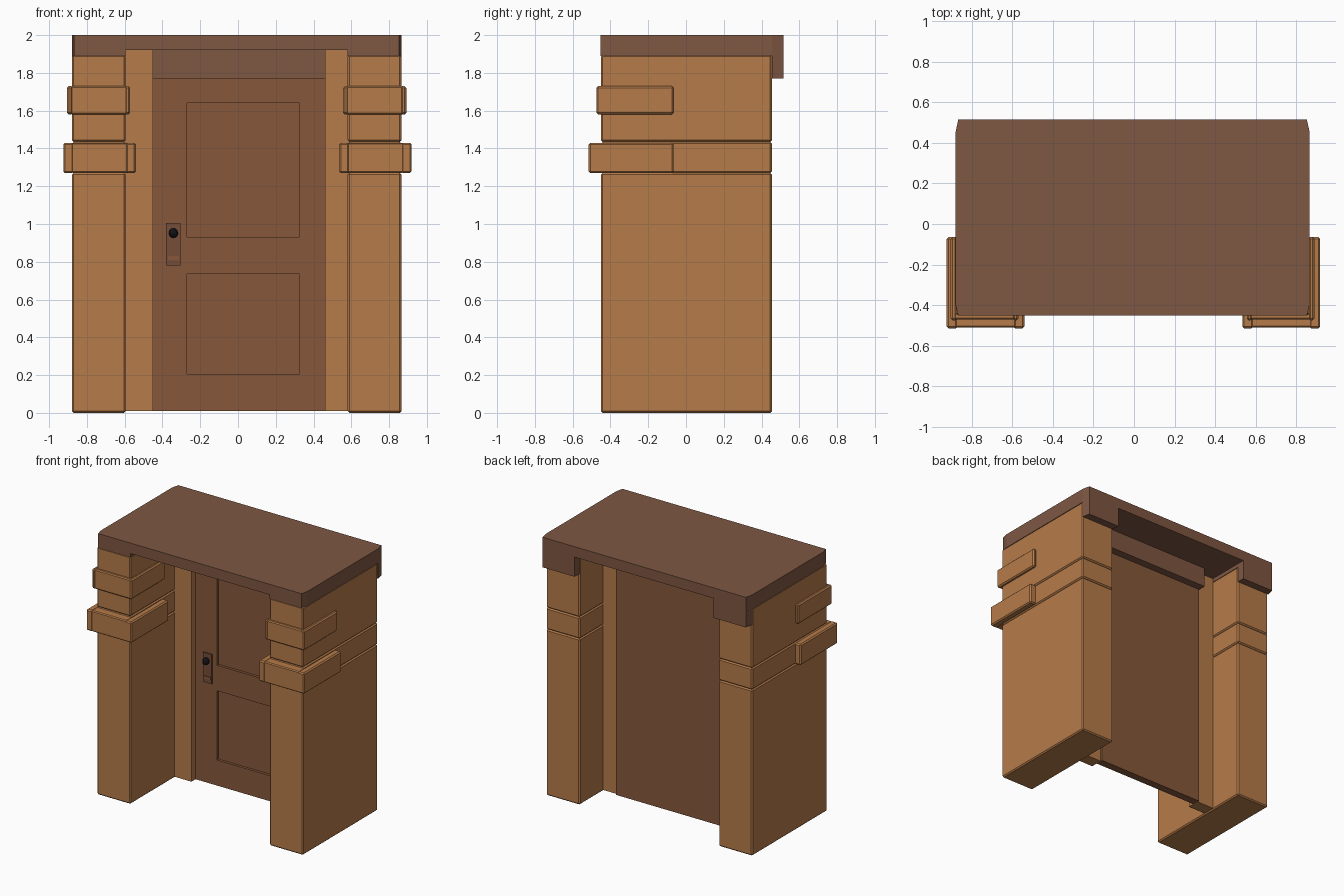
import bpy, bmesh
from mathutils import Vector

if "Cube" in bpy.data.objects:
    bpy.data.objects.remove(bpy.data.objects["Cube"])


def material(name, rgb):
    m = bpy.data.materials.new(name)
    m.diffuse_color = (*rgb, 1)
    m.use_nodes = True
    m.node_tree.nodes["Principled BSDF"].inputs["Base Color"].default_value = m.diffuse_color
    return m


TAN = material("sandstone", (0.47, 0.20, 0.068))
ROOF = material("roof_brown", (0.21, 0.095, 0.055))
WOOD = material("door_wood", (0.24, 0.097, 0.042))
PLATE = material("plate_brown", (0.18, 0.075, 0.04))
BLACK = material("black", (0.006, 0.006, 0.008))


def finish(bm, name, mat):
    bmesh.ops.recalc_face_normals(bm, faces=bm.faces)
    me = bpy.data.meshes.new(name)
    bm.to_mesh(me)
    bm.free()
    ob = bpy.data.objects.new(name, me)
    bpy.context.collection.objects.link(ob)
    if mat:
        me.materials.append(mat)
    return ob


def box(name, x, y, z, mat, bevel=0.0):
    x = sorted(x)
    bm = bmesh.new()
    bmesh.ops.create_cube(bm, size=1)
    for v in bm.verts:
        v.co = Vector([(a + b) / 2 + c * (b - a) for (a, b), c in zip((x, y, z), v.co)])
    if bevel:
        bmesh.ops.bevel(bm, geom=bm.edges[:], offset=bevel, segments=1, affect='EDGES')
    return finish(bm, name, mat)


def prism(name, plan, z0, z1, mat):
    bm = bmesh.new()
    f = bm.faces.new([bm.verts.new((x, y, z0)) for x, y in plan])
    r = bmesh.ops.extrude_face_region(bm, geom=[f])
    top = [v for v in r["geom"] if isinstance(v, bmesh.types.BMVert)]
    bmesh.ops.translate(bm, verts=top, vec=(0, 0, z1 - z0))
    return finish(bm, name, mat)


for side, s in (("left", -1), ("right", 1)):
    def mx(a, b, c=-0.007):
        return (c + s * a, c + s * b)

    # pillar of three blocks, the joints leaving shallow grooves
    for part, z0, z1 in (("base", 0, 1.27), ("middle", 1.27, 1.435), ("top", 1.435, 1.895)):
        box(f"{side}_pillar_{part}", mx(0.588, 0.872), (-0.45, 0.455), (z0, z1), TAN, 0.009)

    # straps wrapping the front half of the pillar, three boards each
    for part, inner, outer, front, z, c in (
            ("lower", 0.538, 0.922, -0.515, (1.27, 1.43), -0.003),
            ("upper", 0.564, 0.898, -0.475, (1.58, 1.73), -0.007)):
        box(f"{side}_{part}_strap_outer", mx(0.868, outer, c), (front, -0.065), z, TAN, 0.009)
        box(f"{side}_{part}_strap_inner", mx(inner, 0.592, c), (front, -0.065), z, TAN, 0.009)
        box(f"{side}_{part}_strap_front", mx(0.58, 0.88, c), (front + 0.004, -0.44), z, TAN, 0.007)

    # roof cap over the pillar and its drop at the back
    x0, x1, xc = mx(0.588, 0)[0], mx(0.873, 0)[0], mx(0.86, 0)[0]
    prism(f"{side}_roof_cap", [(x0, -0.452), (xc, -0.452), (x1, -0.40), (x1, 0.455),
                              (xc, 0.516), (x0, 0.516)], 1.89, 1.92, ROOF)
    prism(f"{side}_roof_drop", [(x0, 0.456), (x1, 0.456), (xc, 0.516), (x0, 0.516)],
          1.77, 1.89, ROOF)

    # door jamb
    box(f"{side}_door_jamb", (s * 0.60, 0.005 + s * 0.455), (0.08, 0.175), (0.01, 1.92), TAN)

# roof slab with clipped corners
prism("roof_slab", [(-0.867, -0.452), (0.853, -0.452), (0.866, -0.40), (0.866, 0.455),
                    (0.853, 0.516), (-0.867, 0.516), (-0.88, 0.455), (-0.88, -0.40)],
      1.92, 2.0, ROOF)
box("door_header", (-0.455, 0.465), (0.115, 0.25), (1.77, 1.92), ROOF)

# door leaf with two sunken panels
door = box("door", (-0.45, 0.46), (0.13, 0.19), (0.01, 1.77), WOOD)
for i, z in enumerate(((0.205, 0.735), (0.93, 1.64))):
    cutter = box(f"panel_cutter_{i}", (-0.27, 0.325), (0.05, 0.15), z, None)
    cutter.hide_render = True
    cutter.hide_viewport = True
    mod = door.modifiers.new("panel", 'BOOLEAN')
    mod.operation = 'DIFFERENCE'
    mod.solver = 'EXACT'
    mod.object = cutter

# lock plate, slot and knob
box("lock_plate", (-0.38, -0.305), (0.118, 0.135), (0.78, 1.005), PLATE)
box("lock_slot", (-0.37, -0.312), (0.113, 0.125), (0.81, 0.83), WOOD)
bm = bmesh.new()
bmesh.ops.create_uvsphere(bm, u_segments=10, v_segments=6, radius=0.026)
bmesh.ops.translate(bm, verts=bm.verts, vec=(-0.342, 0.1, 0.952))
finish(bm, "door_knob", BLACK)
